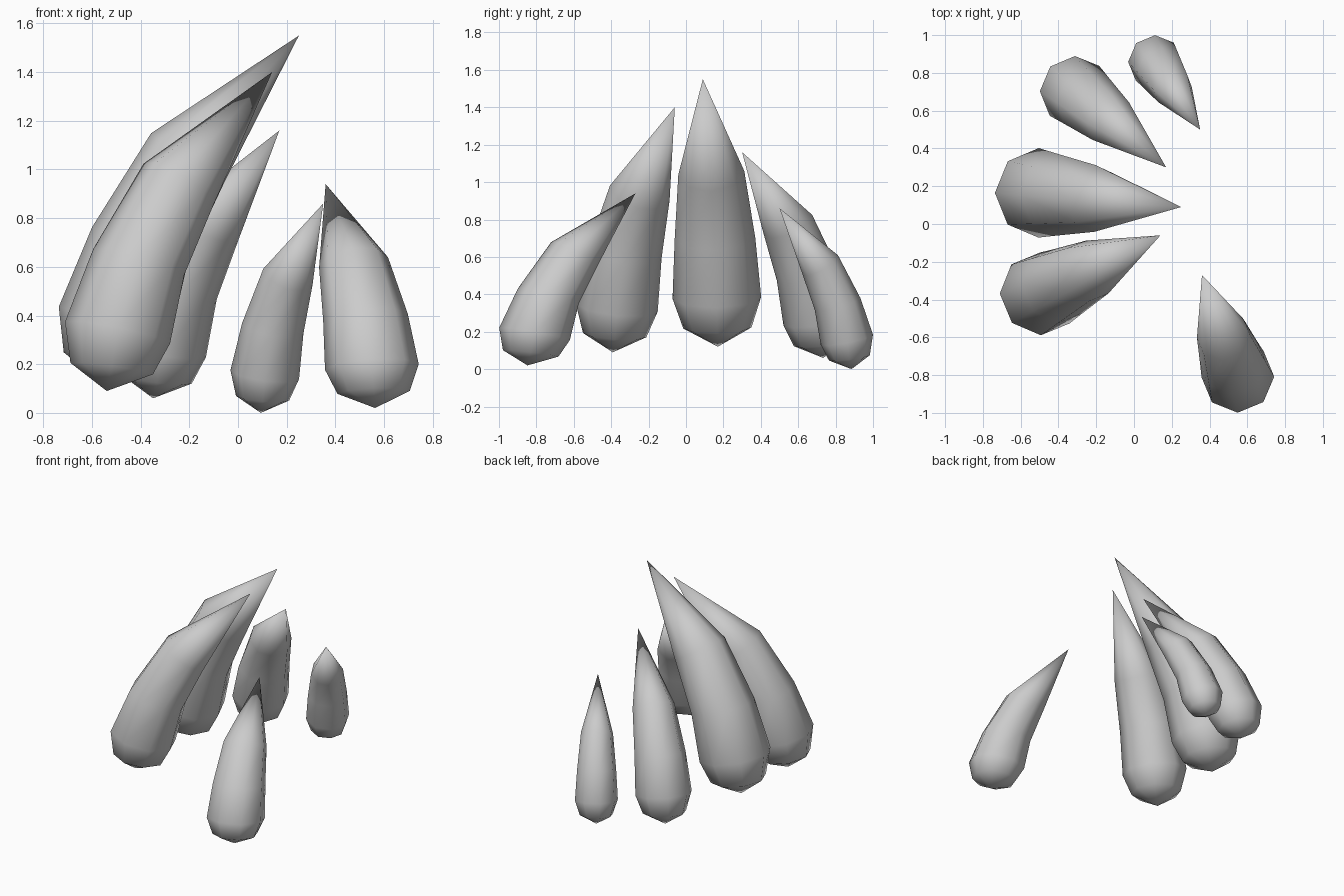
import bpy, bmesh, math
from mathutils import Vector

if "Cube" in bpy.data.objects:
    bpy.data.objects.remove(bpy.data.objects["Cube"])

SIDES = 8
# Ring profile for a claw of height 1:
# centre offset toward the tip, centre height, side radius, radius along the lean, tilt rise
RINGS = [
    (-0.020, 0.070, 0.127, 0.127, 0.020),
    (0.000, 0.183, 0.165, 0.161, 0.038),
    (0.073, 0.405, 0.150, 0.138, 0.045),
    (0.210, 0.650, 0.123, 0.105, 0.070),
]
LEAN = 0.53      # horizontal reach of the tip in the profile
GIRTH = 0.165    # widest radius in the profile


def claw(name, base, tip, radius):
    """Curved claw: blunt pointed root, four tilted octagon rings, sharp tip."""
    base, tip = Vector(base), Vector(tip)
    height = tip.z - base.z
    reach = Vector((tip.x - base.x, tip.y - base.y, 0))
    along = reach.normalized()
    side = Vector((-along.y, along.x, 0))
    step = reach / LEAN
    fat = radius / GIRTH
    heading = math.atan2(along.y, along.x)

    bm = bmesh.new()
    root = bm.verts.new(base - step * 0.037)
    rings = []
    for u, z, rs, ra, rise in RINGS:
        centre = base + step * u + Vector((0, 0, z * height))
        ring = []
        for i in range(SIDES):
            a = 2 * math.pi * i / SIDES - heading
            p = (centre + along * (ra * fat * math.cos(a))
                 + side * (rs * fat * math.sin(a)))
            p.z -= rise * height * math.cos(a)
            ring.append(bm.verts.new(p))
        rings.append(ring)
    point = bm.verts.new(tip)

    for i in range(SIDES):
        j = (i + 1) % SIDES
        bm.faces.new((root, rings[0][j], rings[0][i]))
        for lo, hi in zip(rings, rings[1:]):
            bm.faces.new((lo[i], lo[j], hi[j], hi[i]))
        bm.faces.new((rings[-1][i], rings[-1][j], point))
    for f in bm.faces:
        f.smooth = True
    bmesh.ops.recalc_face_normals(bm, faces=bm.faces)

    mesh = bpy.data.meshes.new(name)
    bm.to_mesh(mesh)
    bm.free()
    obj = bpy.data.objects.new(name, mesh)
    bpy.context.collection.objects.link(obj)
    return obj


# Four finger claws in an arc, and the opposing thumb claw
claw("index_claw", (-0.495, -0.37, 0.09), (0.14, -0.06, 1.40), 0.22 )
claw("middle_claw", (-0.505, 0.165, 0.12), (0.25, 0.09, 1.55), 0.237)
claw("ring_claw", (-0.315, 0.705, 0.06), (0.17, 0.30, 1.16), 0.186)
claw("little_claw", (0.11, 0.86, 0.0), (0.35, 0.50, 0.86), 0.142)
claw("thumb_claw", (0.55, -0.81, 0.02), (0.36, -0.27, 0.94), 0.193)
